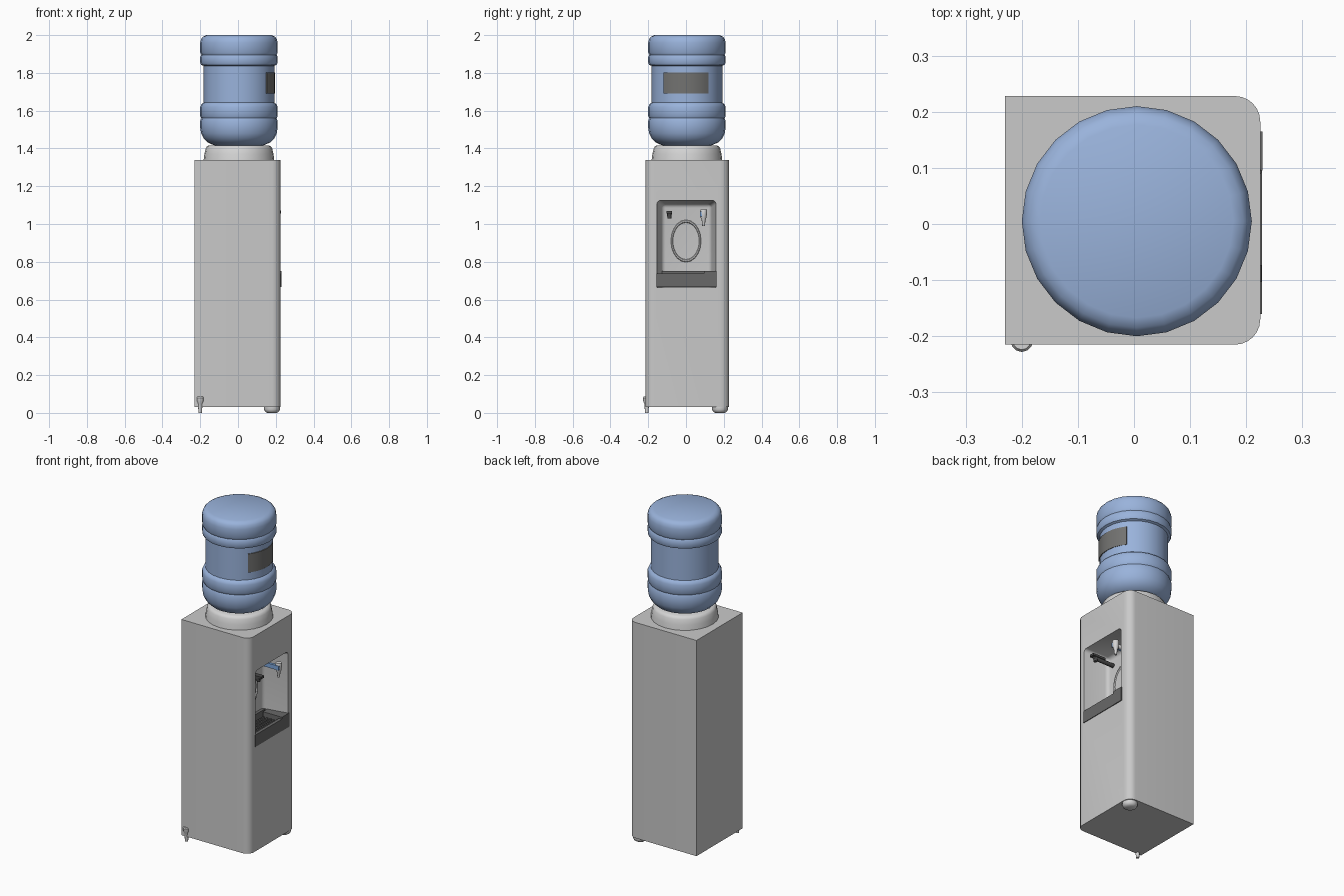
import bpy, bmesh, math
from mathutils import Matrix, Vector

if "Cube" in bpy.data.objects:
    bpy.data.objects.remove(bpy.data.objects["Cube"])


def material(name, rgb):
    m = bpy.data.materials.new(name)
    m.use_nodes = True
    m.diffuse_color = (*rgb, 1)
    b = m.node_tree.nodes["Principled BSDF"]
    b.inputs["Base Color"].default_value = (*rgb, 1)
    b.inputs["Roughness"].default_value = 0.6
    return m


GREY = material("cabinet grey", (0.59, 0.59, 0.59))
LIGHT = material("light grey", (0.66, 0.66, 0.66))
BLUE = material("bottle blue", (0.32, 0.45, 0.71))
LABEL = material("label grey", (0.17, 0.17, 0.165))
DARK = material("tray grey", (0.14, 0.14, 0.14))
BLACK = material("hot tap black", (0.07, 0.07, 0.07))
COLD = material("cold tap blue", (0.2, 0.38, 0.7))


def finish(name, bm, mat, smooth=True):
    bmesh.ops.recalc_face_normals(bm, faces=bm.faces)
    mesh = bpy.data.meshes.new(name)
    bm.to_mesh(mesh)
    bm.free()
    ob = bpy.data.objects.new(name, mesh)
    bpy.context.collection.objects.link(ob)
    mesh.materials.append(mat)
    if smooth:
        smooth_shade(ob)
    return ob


def activate(ob):
    bpy.ops.object.select_all(action="DESELECT")
    ob.select_set(True)
    bpy.context.view_layer.objects.active = ob


def smooth_shade(ob):
    activate(ob)
    bpy.ops.object.shade_smooth_by_angle(angle=math.radians(35))


def box_mesh(lo, hi):
    bm = bmesh.new()
    bmesh.ops.create_cube(bm, size=1)
    lo, hi = Vector(lo), Vector(hi)
    for v in bm.verts:
        v.co = (lo + hi) / 2 + v.co * (hi - lo)
    return bm


def box(name, lo, hi, mat):
    return finish(name, box_mesh(lo, hi), mat, False)


def bevel(bm, rule, width, segments):
    edges = [e for e in bm.edges if rule(*[v.co for v in e.verts])]
    bmesh.ops.bevel(bm, geom=edges, offset=width, segments=segments,
                    profile=0.5, affect="EDGES")


def lathe(name, profile, mat, place, sides=24, along_x=False):
    """Revolve (radius, height) points and cap both ends."""
    bm = bmesh.new()
    rings = [[bm.verts.new((r * math.cos(a), r * math.sin(a), z))
              for a in [math.tau * i / sides for i in range(sides)]]
             for r, z in profile]
    for a, b in zip(rings, rings[1:]):
        for i in range(sides):
            j = (i + 1) % sides
            bm.faces.new((a[i], a[j], b[j], b[i]))
    bm.faces.new(rings[0])
    bm.faces.new(rings[-1])
    if along_x:
        bm.transform(Matrix.Rotation(math.pi / 2, 4, "Y"))
    bm.transform(Matrix.Translation(place))
    return finish(name, bm, mat)


# Cabinet with two rounded upright front corners
FRONT, NICHE_BACK = 0.225, 0.075
bm = box_mesh((-0.23, -0.215, 0.03), (FRONT, 0.228, 1.34))
bevel(bm, lambda a, b: a.x > 0 and b.x > 0 and abs(a.z - b.z) > 1, 0.045, 6)
cabinet = finish("cabinet", bm, GREY, False)

# Dispensing niche: tapered walls, rounded upper and inner edges
bm = box_mesh((NICHE_BACK, -0.16, 0.665), (0.26, 0.165, 1.13))
for v in bm.verts:
    if v.co.x < 0.1:
        v.co.y *= 0.8
        if v.co.z > 1:
            v.co.z -= 0.025
bevel(bm, lambda a, b: (a.z > 1 and b.z > 1 and abs(a.x - b.x) > 0.1)
      or (a.x < 0.1 and b.x < 0.1 and max(a.z, b.z) > 1), 0.02, 4)
cutter = finish("niche_cutter", bm, GREY, False)
cutter.hide_render = True
cut = cabinet.modifiers.new("niche", "BOOLEAN")
cut.operation, cut.solver, cut.object = "DIFFERENCE", "EXACT", cutter
activate(cabinet)
bpy.ops.object.modifier_apply(modifier=cut.name)
bpy.data.objects.remove(cutter)
smooth_shade(cabinet)

# Collar and bottle
CENTRE = Vector((0.005, 0.005, 0))
lathe("bottle_collar", [(0.187, 1.339), (0.183, 1.37), (0.176, 1.4), (0.17, 1.41),
                        (0.16, 1.416), (0.12, 1.416)], LIGHT, CENTRE)
lathe("water_bottle", [
    (0.10, 1.41), (0.135, 1.418), (0.165, 1.432), (0.188, 1.455), (0.2, 1.48),
    (0.205, 1.51), (0.205, 1.545), (0.199, 1.56), (0.205, 1.572), (0.205, 1.62),
    (0.198, 1.635), (0.187, 1.643), (0.187, 1.837), (0.2, 1.843), (0.205, 1.855),
    (0.205, 1.885), (0.199, 1.896), (0.205, 1.908), (0.205, 1.96), (0.2, 1.98),
    (0.19, 1.992), (0.172, 2.0)], BLUE, CENTRE)

# Curved label plate on the bottle
bm = bmesh.new()
steps, half = 12, math.asin(0.12 / 0.19)
rows = []
for i in range(steps + 1):
    a = half * (2 * i / steps - 1)
    rows.append([bm.verts.new((CENTRE.x + r * math.cos(a), r * math.sin(a), z))
                 for r, z in ((0.185, 1.69), (0.19, 1.69), (0.19, 1.803), (0.185, 1.803))])
for a, b in zip(rows, rows[1:]):
    for i in range(4):
        j = (i + 1) % 4
        bm.faces.new((a[i], a[j], b[j], b[i]))
bm.faces.new(rows[0])
bm.faces.new(rows[-1])
finish("bottle_label", bm, LABEL)

# Drip tray: floor, walls, side block and grille
bm = box_mesh((NICHE_BACK, -0.16, 0.666), (0.215, 0.165, 0.705))
for v in bm.verts:
    if v.co.x < 0.1:
        v.co.y *= 0.8
finish("tray_floor", bm, DARK, False)
box("tray_front", (0.208, -0.16, 0.666), (0.228, 0.165, 0.738), DARK)
box("tray_back_rim", (NICHE_BACK, -0.128, 0.7), (0.092, 0.132, 0.752), DARK)
box("tray_side_block", (0.1, 0.095, 0.69), (0.228, 0.155, 0.75), DARK)
box("tray_block_face", (0.2, 0.095, 0.666), (0.229, 0.165, 0.75), DARK)
box("tray_side_wall", (0.09, -0.135, 0.7), (0.21, -0.125, 0.738), DARK)
for i in range(5):
    x = 0.105 + i * 0.022
    box(f"tray_grille_{i + 1}", (x, -0.13, 0.7), (x + 0.008, 0.1, 0.722), DARK)

# Oval moulding on the niche back
bpy.ops.mesh.primitive_torus_add(major_segments=20, minor_segments=6,
                                 major_radius=0.1, minor_radius=0.007,
                                 location=(NICHE_BACK, 0, 0.91),
                                 rotation=(0, math.pi / 2, 0))
ring = bpy.context.object
ring.name = "oval_moulding"
ring.scale = (1.05, 0.75, 1)
ring.data.materials.append(LIGHT)
smooth_shade(ring)

# Hot tap: dark barrel, lever and short spout
HOT, COOL = -0.088, 0.093
lathe("hot_barrel", [(0.012, 0.07), (0.012, 0.2), (0.009, 0.21)], BLACK,
      (0, HOT, 1.05), 12, True)
box("hot_lever", (0.14, HOT - 0.015, 1.055), (0.227, HOT + 0.015, 1.068), BLACK)
lathe("hot_spout", [(0.01, 1.03), (0.014, 1.06)], BLACK, (0.2, HOT, 0), 12)

# Cold tap: light barrel and spout with a blue lever
lathe("cold_barrel", [(0.012, 0.07), (0.012, 0.205), (0.009, 0.21)], LIGHT,
      (0, COOL, 1.05), 12, True)
lathe("cold_spout", [(0.007, 0.99), (0.01, 1.02), (0.016, 1.035), (0.019, 1.07),
                     (0.016, 1.078)], LIGHT, (0.208, COOL, 0), 12)
box("cold_lever", (0.1, COOL - 0.02, 1.04), (0.222, COOL - 0.004, 1.066), COLD)

# Drain tap and levelling foot
lathe("drain_tap", [(0.009, 0), (0.011, 0.03), (0.013, 0.05), (0.018, 0.06),
                    (0.02, 0.08), (0.016, 0.086)], LIGHT, (-0.2, -0.208, 0), 12)
lathe("levelling_foot", [(0.026, 0), (0.037, 0.007), (0.042, 0.018), (0.042, 0.031)],
      LIGHT, (0.18, 0.18, 0), 16)
